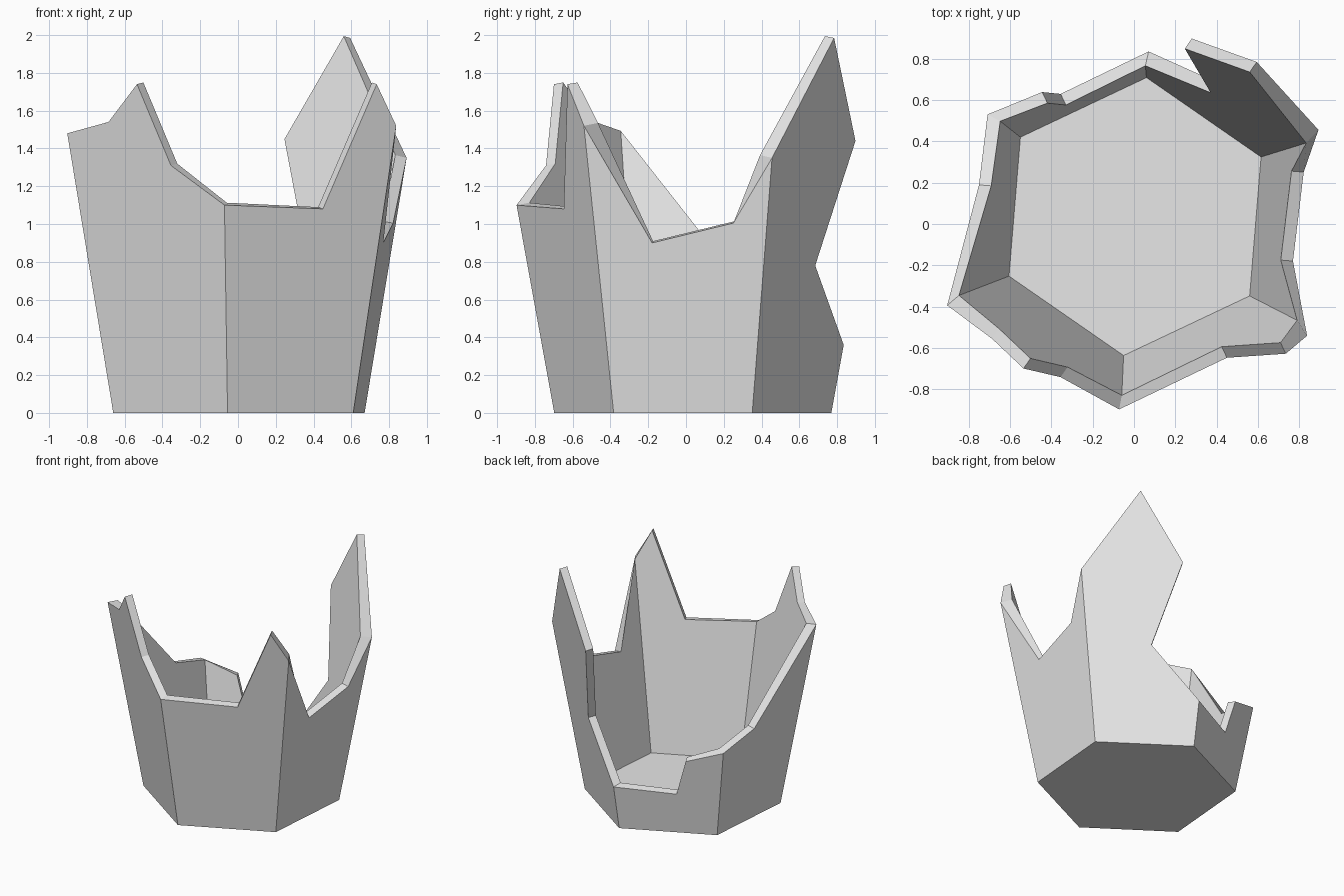
import bpy
import bmesh
from math import radians, cos, sin
from mathutils import Vector

if "Cube" in bpy.data.objects:
    bpy.data.objects.remove(bpy.data.objects["Cube"], do_unlink=True)

# One plain grey for the whole shell
grey = bpy.data.materials.new("plain grey")
grey.use_nodes = True
colour = (0.8, 0.8, 0.8, 1)
grey.diffuse_color = colour
grey.node_tree.nodes["Principled BSDF"].inputs["Base Color"].default_value = colour

SIDES = 6
BASE_RADIUS, FLARE, WALL = 0.736, 0.182, 0.06
CENTRE = Vector((0.005, 0.036, 0))


def corner(i, z):
    """Corner of the flaring hexagon at height z."""
    a = radians(-94.7 + 60 * i)
    r = BASE_RADIUS + FLARE * z
    return CENTRE + Vector((r * cos(a), r * sin(a), z))


# Height of the broken rim at each corner, then the jagged points
# along each wall as (fraction towards the next corner, height)
corner_heights = [1.1, 1.52, 1.35, 0.36, 0.725, 1.48]
breaks = [
    [(0.618, 1.08), (0.857, 1.74)],
    [(0.331, 0.90), (0.806, 1.005)],
    [(0.447, 1.985), (0.765, 1.44), (0.546, 0.78)],
    [(0.59, 0.336), (0.675, 0.63)],
    [(0.397, 0.81)],
    [(0.273, 1.54), (0.476, 1.74), (0.65, 1.31)],
]

# Floor and six broken walls as one open skin
bm = bmesh.new()
base = [bm.verts.new(corner(i, 0)) for i in range(SIDES)]
rim = [bm.verts.new(corner(i, z)) for i, z in enumerate(corner_heights)]
bm.faces.new(base[::-1])
for i, points in enumerate(breaks):
    j = (i + 1) % SIDES
    edge = [bm.verts.new(corner(i, z).lerp(corner(j, z), t)) for t, z in points]
    bm.faces.new([base[i], base[j], rim[j]] + edge[::-1] + [rim[i]])

mesh = bpy.data.meshes.new("broken_hexagonal_shell")
bm.to_mesh(mesh)
bm.free()
mesh.materials.append(grey)
shell = bpy.data.objects.new("broken_hexagonal_shell", mesh)
bpy.context.collection.objects.link(shell)

# Wall thickness grows inwards
thick = shell.modifiers.new("wall_thickness", 'SOLIDIFY')
thick.thickness = WALL
thick.offset = -1
thick.use_even_offset = True
